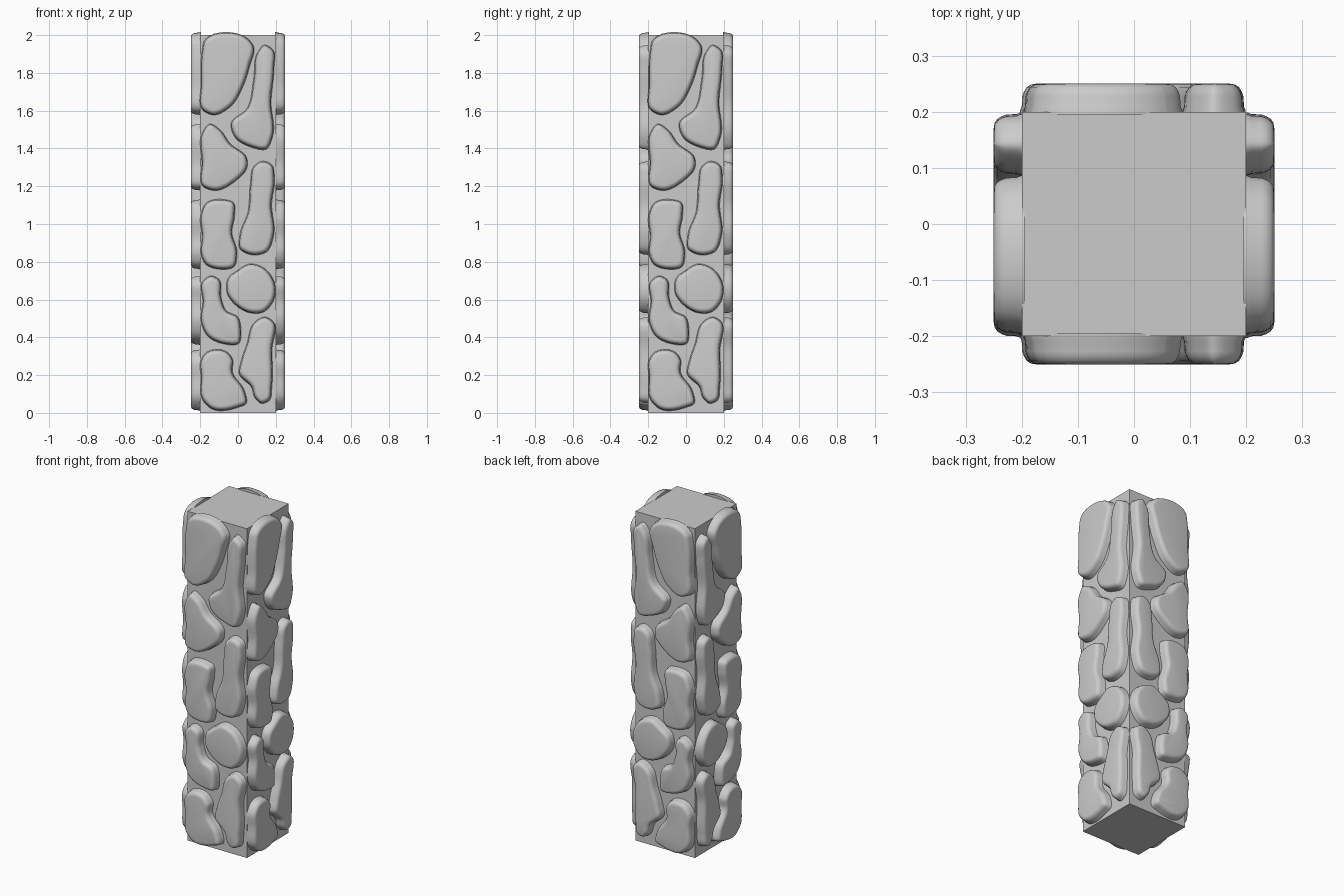
import bpy, bmesh, math
from mathutils import Vector

if "Cube" in bpy.data.objects:
    bpy.data.objects.remove(bpy.data.objects["Cube"])

# Stone outlines on the front face as (x, z), in hundredths of a unit
LEFT_COLUMN = [
    [(-17.7, 196.6), (5.5, 197.5), (8, 194), (6, 184), (2.4, 173), (-4, 162.5), (-13.5, 158),
     (-18.5, 160.5), (-19.3, 174), (-18.8, 191)],
    [(-15, 152.7), (-10, 150), (-4.5, 142.5), (4.5, 134.5), (4.5, 130), (-1.5, 123), (-12.5, 118),
     (-18.3, 120), (-18.8, 132.5), (-18.5, 148.5)],
    [(-7.7, 112.7), (-2.5, 111), (-2, 105), (-3.5, 95.5), (-0.8, 85), (-2.4, 77.5), (-9, 76.3),
     (-17, 79), (-19.3, 84), (-18.7, 93), (-19.5, 104.5), (-16.5, 111)],
    [(-14, 72.3), (-10.3, 70.5), (-9.2, 61), (-6.5, 54), (-0.3, 50.5), (1.3, 43), (0.3, 37),
     (-7, 36.7), (-16, 41), (-19.3, 48.5), (-18.3, 59), (-18.8, 69)],
    [(-16.5, 31.8), (-6, 32), (-3, 28), (-3.3, 22), (3.2, 11.5), (4, 5), (0, 3.2), (-14, 2.5),
     (-18.5, 7), (-19.3, 19), (-19.3, 28)],
]
RIGHT_COLUMN = [
    [(14, 194.5), (18.3, 192), (18.8, 182), (17.2, 165), (18, 146), (15, 140), (7, 141),
     (-1.3, 146), (-3.5, 153), (5, 161), (8.5, 176), (10.8, 191)],
    [(13, 133), (17.8, 131), (19, 124.5), (17.5, 110), (18.7, 94.5), (15, 85.5), (7, 84),
     (1.3, 87), (1.3, 94.5), (5.5, 106), (6.8, 121), (8.8, 130.5)],
    [(6, 78.6), (13.5, 76.5), (19.3, 68), (18.3, 59), (13, 53.5), (6.6, 53.2), (-1.3, 57.5),
     (-5.5, 63.5), (-5, 71), (0.3, 75.5)],
    [(14.5, 50.5), (18.2, 48.5), (17.7, 33.5), (17.7, 15), (16, 6.5), (12.5, 5.3), (9.3, 8),
     (7.5, 13.5), (0.8, 21), (2, 27.5), (5, 36.5), (8.7, 47.5)],
]
HALF = 0.2
# Edge section of a stone: (inset from outline, height above the wall)
SECTION = [(-0.003, -0.005), (-0.003, 0.002), (0, 0.009), (0.001, 0.027), (0.004, 0.036),
           (0.009, 0.044), (0.016, 0.0485), (0.025, 0.05)]


def smooth_loop(pts, steps=7):
    """Closed spline through the points, tangents scaled by chord length."""
    p = [Vector(q) / 100 for q in pts]
    n = len(p)
    h = [(p[(i + 1) % n] - p[i]).length for i in range(n)]
    tan = []
    for i in range(n):
        a, b = h[i - 1], h[i]
        d0, d1 = (p[i] - p[i - 1]) / a, (p[(i + 1) % n] - p[i]) / b
        tan.append((d0 * b + d1 * a) / (a + b))
    out = []
    for i in range(n):
        j = (i + 1) % n
        for s in range(steps):
            t = s / steps
            out.append(p[i] * (2*t**3 - 3*t**2 + 1) + tan[i] * h[i] * (t**3 - 2*t**2 + t)
                       + p[j] * (3*t**2 - 2*t**3) + tan[j] * h[i] * (t**3 - t**2))
    return out


def stone_mesh(name, pts):
    loop = smooth_loop(pts)
    n = len(loop)
    # Outlines run clockwise, so the inward normal is to the right of travel
    inward = []
    for i in range(n):
        d = (loop[(i + 1) % n] - loop[i - 1]).normalized()
        inward.append(Vector((d.y, -d.x)))
    bm = bmesh.new()
    rings = []
    for inset, height in SECTION:
        ring = []
        for q, m in zip(loop, inward):
            v = q + m * inset
            ring.append(bm.verts.new((v.x, -HALF - height, v.y)))
        rings.append(ring)
    for a, b in zip(rings, rings[1:]):
        for i in range(n):
            j = (i + 1) % n
            bm.faces.new((a[i], a[j], b[j], b[i]))
    bm.faces.new(rings[-1])
    bm.faces.new(rings[0][::-1])
    bmesh.ops.recalc_face_normals(bm, faces=bm.faces)
    me = bpy.data.meshes.new(name)
    bm.to_mesh(me)
    bm.free()
    return me


# Square core of the pillar
bpy.ops.mesh.primitive_cube_add(size=1, location=(0, 0, 1))
core = bpy.context.object
core.name = "pillar_core"
core.scale = (2 * HALF, 2 * HALF, 2)

# Raised stones: front mirrored to back, right side mirrored to left
for k, pts in enumerate(LEFT_COLUMN + RIGHT_COLUMN, 1):
    mesh = stone_mesh(f"stone_{k}", pts)
    mesh.shade_smooth()
    mesh.set_sharp_from_angle(angle=math.radians(40))
    for side, turn in (("front_back", 0), ("right_left", math.pi / 2)):
        ob = bpy.data.objects.new(f"stone_{side}_{k}", mesh)
        bpy.context.collection.objects.link(ob)
        ob.rotation_euler.z = turn
        mod = ob.modifiers.new("mirror", 'MIRROR')
        mod.use_axis = (False, True, False)
        mod.use_mirror_merge = False
